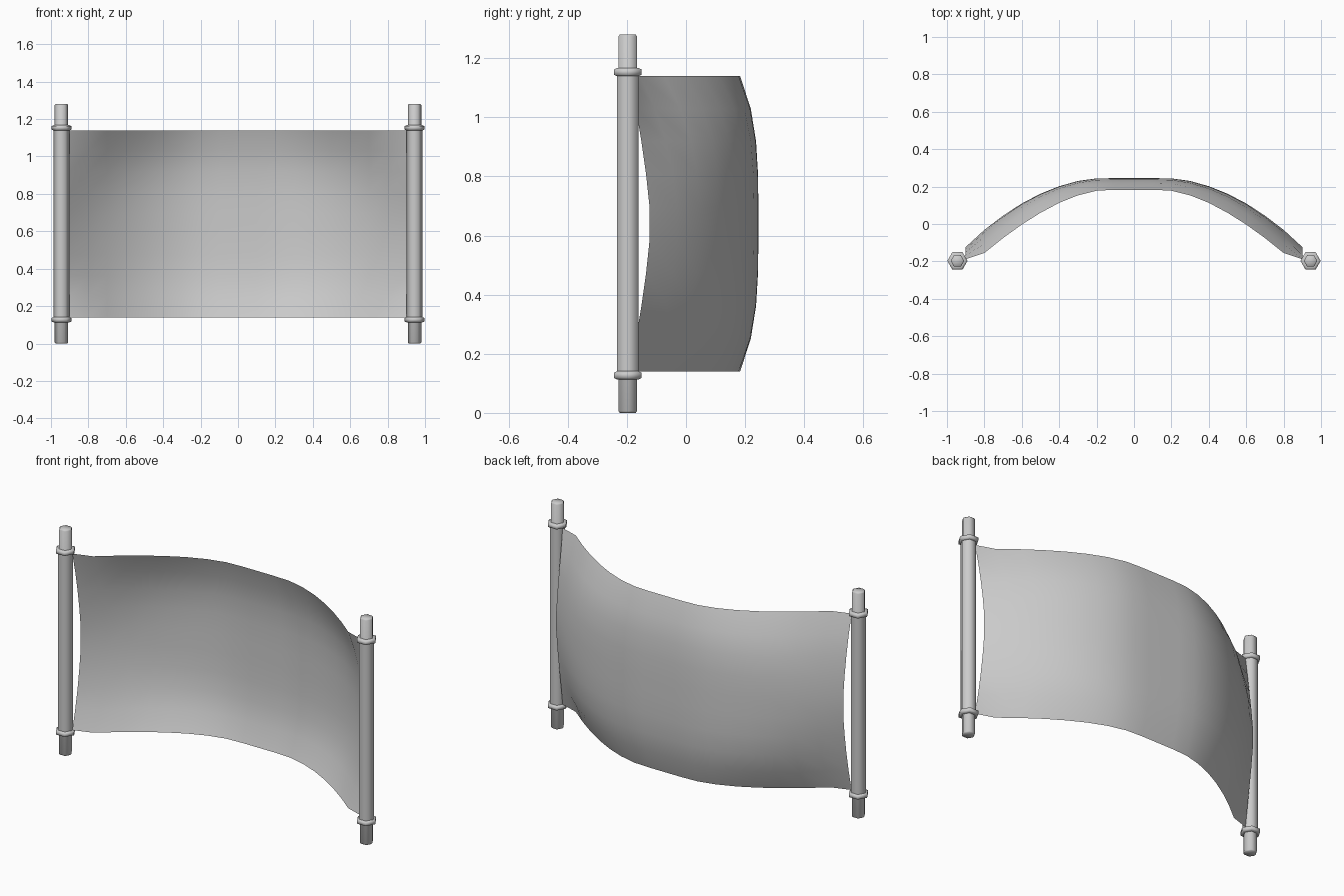
import bpy, bmesh, math

cube = bpy.data.objects.get("Cube")
if cube:
    bpy.data.objects.remove(cube)

grey = bpy.data.materials.new("plain grey")
grey.use_nodes = True
colour = (0.6, 0.6, 0.6, 1)
grey.diffuse_color = colour
grey.node_tree.nodes["Principled BSDF"].inputs["Base Color"].default_value = colour


def finish(name, bm, angle):
    mesh = bpy.data.meshes.new(name)
    bm.to_mesh(mesh)
    bm.free()
    mesh.materials.append(grey)
    obj = bpy.data.objects.new(name, mesh)
    bpy.context.collection.objects.link(obj)
    bpy.ops.object.select_all(action='DESELECT')
    obj.select_set(True)
    bpy.context.view_layer.objects.active = obj
    bpy.ops.object.shade_smooth_by_angle(angle=math.radians(angle))
    return obj


def hex_lathe(name, x, profile, angle=62):
    """Six-sided turned part from (radius, height) pairs, capped at both ends."""
    bm = bmesh.new()
    rings = [[bm.verts.new((x + r * math.cos(i * math.pi / 3),
                            -0.197 + r * math.sin(i * math.pi / 3), z))
              for i in range(6)] for r, z in profile]
    for low, high in zip(rings, rings[1:]):
        for i in range(6):
            j = (i + 1) % 6
            bm.faces.new((low[i], low[j], high[j], high[i]))
    bm.faces.new(rings[0][::-1])
    bm.faces.new(rings[-1])
    return finish(name, bm, angle)


# Two poles, each with thinner ends and two rounded collars
HEIGHT, MID = 1.28, 0.64
for side, x in (("left", 0.944), ("right", -0.944)):
    hex_lathe(side + "_pole", x, [(0.042, 0.127), (0.042, HEIGHT - 0.127)])
    hex_lathe(side + "_pole_core", x,
              [(0.031, 0), (0.036, 0.006), (0.036, HEIGHT - 0.006), (0.031, HEIGHT)])
    for level, z in (("lower", 0.127), ("upper", HEIGHT - 0.127)):
        hex_lathe(f"{side}_{level}_collar", x,
                  [(0.042, z - 0.014), (0.054, z - 0.009),
                   (0.054, z + 0.009), (0.042, z + 0.014)], 75)

# Billowing sheet: depth at the top and bottom edges, and along the middle,
# every tenth of a unit outwards from the centre line
EDGE = [0.183, 0.183, 0.178, 0.153, 0.113, 0.06, -0.003, -0.075, -0.155, -0.19]
MIDDLE = [0.245, 0.245, 0.244, 0.23, 0.202, 0.162, 0.11, 0.045, -0.03, -0.12]
ROWS = 9
bm = bmesh.new()
grid = []
for row in range(ROWS + 1):
    t = 2 * row / ROWS - 1
    line = []
    for col in range(-9, 10):
        k = abs(col)
        power = 3.5 - 2.1 * (k / 9) ** 3
        bulge = 1 - abs(t) ** power
        y = EDGE[k] + (MIDDLE[k] - EDGE[k]) * bulge
        # corners reach out to the poles
        x = col / 10 + (math.copysign(0.006, col) * abs(t) ** 4 if k == 9 else 0)
        line.append(bm.verts.new((x, y, MID + 0.5 * t)))
    grid.append(line)
for low, high in zip(grid, grid[1:]):
    for i in range(len(low) - 1):
        bm.faces.new((low[i], low[i + 1], high[i + 1], high[i]))
finish("cloth_sheet", bm, 80)
